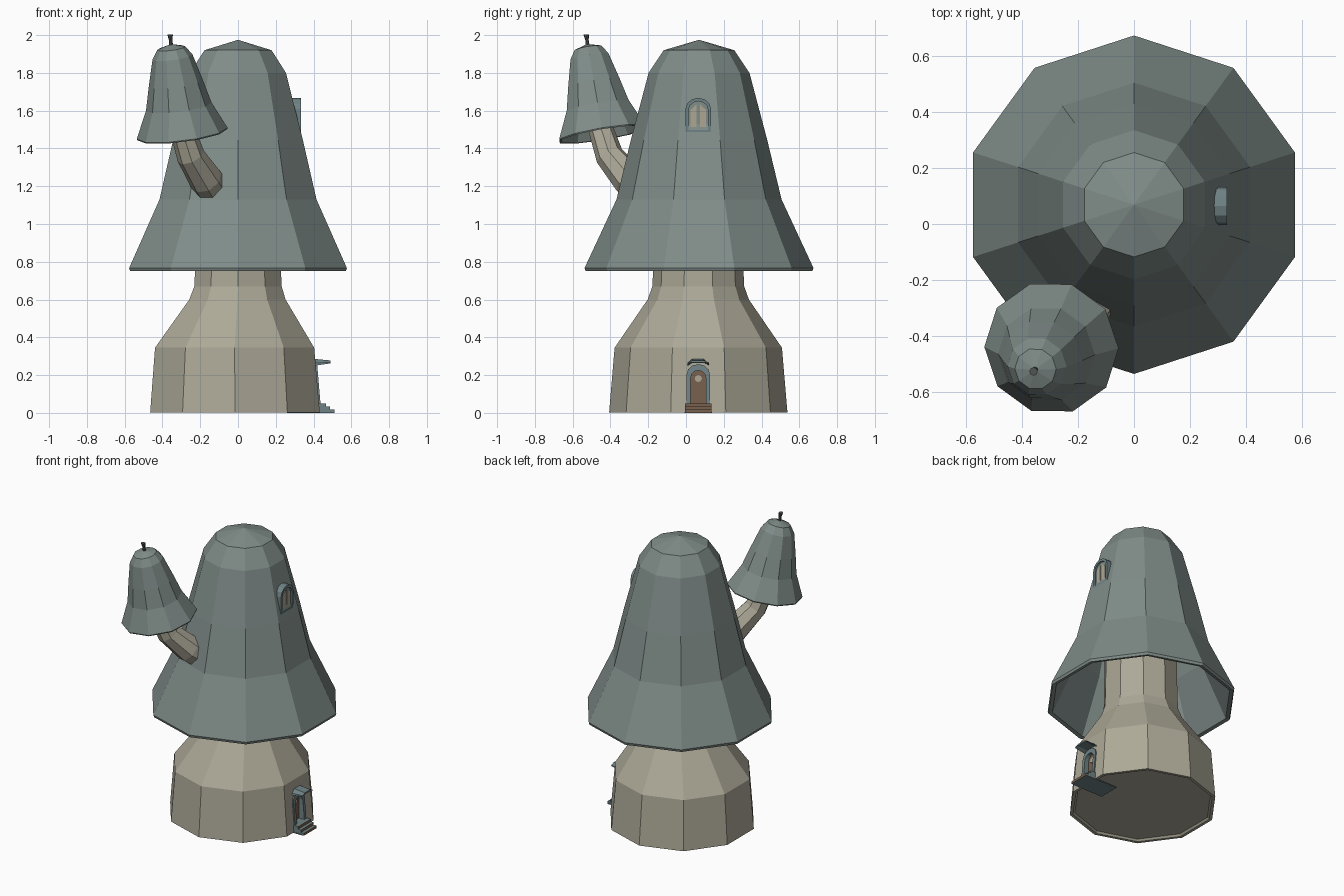
import bpy, bmesh, math
from mathutils import Vector, Matrix

cube = bpy.data.objects.get("Cube")
if cube:
    bpy.data.objects.remove(cube)


def material(name, rgb):
    m = bpy.data.materials.new(name)
    m.use_nodes = True
    m.diffuse_color = (*rgb, 1)
    m.node_tree.nodes["Principled BSDF"].inputs["Base Color"].default_value = (*rgb, 1)
    return m


SLATE = material("slate green cap", (.215, .265, .25))
CREAM = material("cream stem", (.42, .40, .315))
BLUE = material("blue grey trim", (.16, .225, .235))
BROWN = material("brown wood", (.19, .12, .075))
PANE = material("pale pane", (.42, .38, .29))
DARK = material("dark twig", (.08, .09, .085))

CY = .065       # depth of the house axis
SIDES = 10


def finish(bm, name, *mats):
    bmesh.ops.recalc_face_normals(bm, faces=bm.faces)
    me = bpy.data.meshes.new(name)
    bm.to_mesh(me)
    bm.free()
    for m in mats:
        me.materials.append(m)
    ob = bpy.data.objects.new(name, me)
    bpy.context.collection.objects.link(ob)
    return ob


def loft(name, rings, mat, sides=SIDES, phase=math.pi / 2, matrix=Matrix()):
    """Skin rings of (radius, centre, axis); zero radius makes a pole."""
    bm = bmesh.new()
    loops = []
    for r, c, axis in rings:
        q = Vector((0, 0, 1)).rotation_difference(Vector(axis))
        angles = [phase + math.tau * i / sides for i in range(sides)] if r else [0]
        loops.append([bm.verts.new(matrix @ (Vector(c) + q @ Vector((r * math.cos(a), r * math.sin(a), 0))))
                      for a in angles])
    for a, b in zip(loops, loops[1:]):
        for i in range(sides):
            j = (i + 1) % sides
            quad = [a[i % len(a)], a[j % len(a)], b[j % len(b)], b[i % len(b)]]
            bm.faces.new(list(dict.fromkeys(quad)))
    for end in (loops[0], loops[-1]):
        if len(end) > 1:
            bm.faces.new(end)
    return finish(bm, name, mat)


def prism(name, pts, x0, x1, mat, hole=None, lean=0):
    """Extrude a (y, z) outline along x, with an optional matching hole."""
    bm = bmesh.new()

    def ring(outline, x):
        return [bm.verts.new((x + lean * z, CY + y, z)) for y, z in outline]

    def wall(a, b):
        for i in range(len(a)):
            j = (i + 1) % len(a)
            bm.faces.new((a[i], a[j], b[j], b[i]))

    a, b = ring(pts, x0), ring(pts, x1)
    wall(a, b)
    if hole:
        c, d = ring(hole, x0), ring(hole, x1)
        wall(c, d)
        wall(a, c)
        wall(b, d)
    else:
        bm.faces.new(a)
        bm.faces.new(b)
    return finish(bm, name, mat)


def arch(w, z0, z1, rise, n=6):
    """Half-width w, from z0 to the crown z1, the curved part being rise high."""
    return [(-w, z0), (w, z0)] + [
        (w * math.cos(math.pi * i / n), z1 - rise + rise * math.sin(math.pi * i / n)) for i in range(n + 1)]


def box(name, x0, x1, y, z0, z1, mat):
    return prism(name, [(-y, z0), (y, z0), (y, z1), (-y, z1)], x0, x1, mat)


UP = (0, 0, 1)

# Caps: hollow bells, the small one a tilted reduced copy (height from the rim)
bell = [(0, 1.03), (.24, 1.0), (.41, .36), (.575, 0), (.6, -.005), (.606, .012),
        (.437, .375), (.361, .69), (.267, 1.045), (.187, 1.165), (0, 1.22)]
rings = [(r, (0, 0, z), UP) for r, z in bell]
loft("main_cap", rings, SLATE, matrix=Matrix.Translation((0, CY + .004, .755)))

axis = Vector((-.06, -.08, .475)).normalized()
rim = Vector((-.295, -.442, 1.475))
tilt = Vector(UP).rotation_difference(axis).to_matrix().to_4x4()
loft("small_cap", rings, SLATE, phase=0,
     matrix=Matrix.Translation(rim) @ tilt @ Matrix.Scale(.4, 4))

# Twig on the small cap
tip = rim + axis * .475
loft("cap_twig", [(.011, tip, UP), (.009, tip + Vector((-.003, -.004, .035)), UP),
                  (.015, tip + Vector((-.006, -.008, .063)), UP)], DARK, sides=8)

# Stem, with a shallow recess under its base
stem_shape = [(.44, .015, -.016), (.452, .003, -.016), (.472, .003, -.016), (.443, .345, -.018),
              (.268, .6, -.003), (.243, .67, 0), (.239, .76, 0), (.23, 1.3, 0)]
stem = loft("stem", [(r, (x, CY, z), UP) for r, z, x in stem_shape], CREAM)

# Side branch carrying the small cap
path = [(-.12, -.2, 1.16), (-.17, -.3, 1.235), (-.25, -.405, 1.36), (-.295, -.45, 1.5), (-.33, -.49, 1.72)]
radii = [.095, .09, .075, .066, .055]
branch = []
for i, p in enumerate(path):
    way = Vector(path[min(i + 1, len(path) - 1)]) - Vector(path[max(i - 1, 0)])
    branch.append((radii[i], p, way))
loft("side_branch", branch, CREAM, sides=8)

# Doorway cut into the stem
opening = arch(.048, .045, .235, .045)
cutter = prism("door_cutter", opening, .38, .5, CREAM)
cutter.hide_render = True
cut = stem.modifiers.new("doorway", "BOOLEAN")
cut.object = cutter
cut.solver = "EXACT"
bpy.context.view_layer.objects.active = stem
bpy.ops.object.modifier_apply(modifier=cut.name)
bpy.data.objects.remove(cutter)

# Door, frame following the sloping wall, round pane and hood
prism("door", arch(.05, .04, .237, .045), .37, .395, BROWN)
prism("door_frame", arch(.062, .04, .258, .055), .39, .441, BLUE, hole=arch(.04, .05, .225, .04), lean=-.085)
prism("door_pane", [(.019 * math.cos(i * math.pi / 4), .182 + .019 * math.sin(i * math.pi / 4))
                    for i in range(8)], .39, .4, PANE)
hood = prism("door_hood", [(-.058, .248), (-.035, .262), (.035, .262), (.058, .248),
                           (.055, .262), (.03, .287), (-.03, .287), (-.055, .262)], .39, .49, BLUE)
for v in hood.data.vertices:
    if v.co.x > .45:
        v.co.z = .262 + (v.co.z - .248) * .4

# Steps: stone blocks with wooden fronts and treads
box("step_slab", .26, .5, .073, 0, .006, BLUE)
for i in range(3):
    front, top = .51 - .022 * i, .017 * (i + 1)
    step = box(f"step_{i + 1}", .40, front, .07, .017 * i, top, BLUE)
    step.data.materials.append(BROWN)
    for f in step.data.polygons:
        f.material_index = int(f.normal.x > .5)

# Dormer window: arched frame with two slits of pale glass
prism("window_frame", arch(.068, 1.482, 1.668, .06), .24, .333, BLUE, hole=arch(.052, 1.498, 1.65, .046))
prism("window_back", arch(.055, 1.49, 1.655, .05), .24, .322, SLATE)
for side, name in ((-1, "right"), (1, "left")):
    inner, outer = side * .01, side * .04
    prism(f"window_pane_{name}", [(inner, 1.512), (outer, 1.512), (outer, 1.605), (inner, 1.632)],
          .32, .326, PANE)
